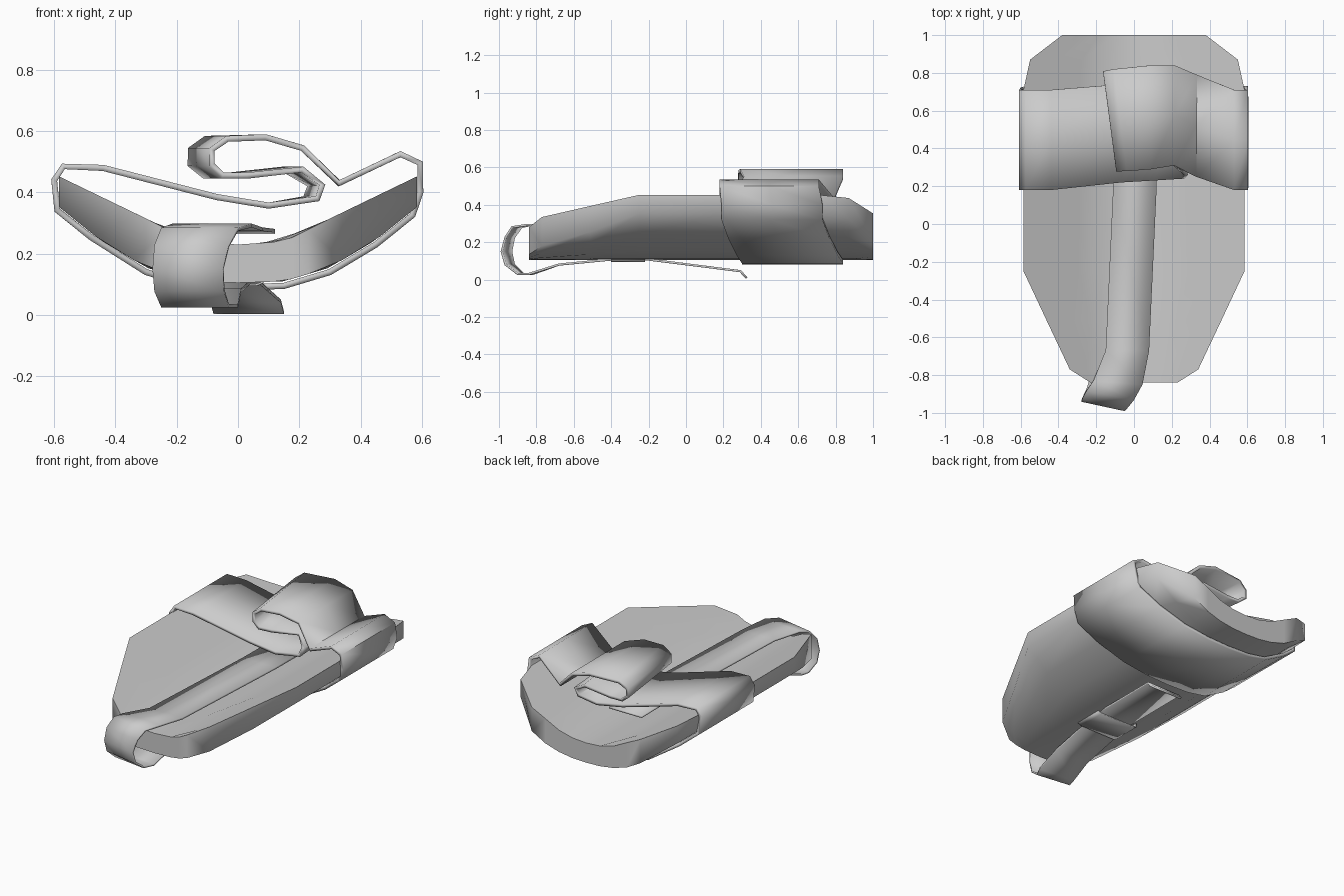
import bpy, math

if "Cube" in bpy.data.objects:
    bpy.data.objects.remove(bpy.data.objects["Cube"])


def lerp(table, x):
    for (a, p), (b, q) in zip(table, table[1:]):
        if x <= b:
            return p + (q - p) * (x - a) / (b - a)
    return table[-1][1]


def pad_top(x):
    return lerp([(0, .23), (.15, .24), (.3, .315), (.6, .46)], abs(x))


def pad_bottom(x):
    return lerp([(0, .105), (.15, .11), (.3, .155), (.45, .245), (.6, .365)], abs(x))


def make(name, verts, faces, angle):
    me = bpy.data.meshes.new(name)
    me.from_pydata(verts, [], faces)
    me.update()
    ob = bpy.data.objects.new(name, me)
    bpy.context.collection.objects.link(ob)
    bpy.ops.object.select_all(action='DESELECT')
    ob.select_set(True)
    bpy.context.view_layer.objects.active = ob
    bpy.ops.object.shade_smooth_by_angle(angle=math.radians(angle))
    return ob


def ribbon(name, rows, thick, closed=False):
    """Strap through rows of cross points, given thickness by solidify."""
    n, k = len(rows), len(rows[0])
    verts = [p for r in rows for p in r]
    faces = []
    for i in range(n if closed else n - 1):
        j = (i + 1) % n
        faces += [(i*k + c, j*k + c, j*k + c + 1, i*k + c + 1) for c in range(k - 1)]
    ob = make(name, verts, faces, 60)
    mod = ob.modifiers.new("thickness", 'SOLIDIFY')
    mod.thickness = thick
    mod.offset = 0
    return ob


# Curved pad: outline stations (y, half width) swept with the curved section
stations = [(-.84, .23), (-.77, .34), (-.51, .463), (-.25, .585), (.2, .585),
            (.71, .585), (.87, .55), (1, .38)]
cols = [-1, -.75, -.5, -.25, 0, .25, .5, .75, 1]
m, n = len(cols), len(stations)
verts = [(t*w, y, f(t*w)) for f in (pad_top, pad_bottom) for y, w in stations for t in cols]
o = m * n
faces = []
for i in range(n - 1):
    for c in range(m - 1):
        a, b = i*m + c, (i + 1)*m + c
        faces += [(a, a + 1, b + 1, b), (o + a, o + b, o + b + 1, o + a + 1)]
    a, b, e = i*m, (i + 1)*m, m - 1
    faces += [(a, b, o + b, o + a), (a + e, o + a + e, o + b + e, b + e)]
for c in range(m - 1):
    a = (n - 1)*m + c
    faces += [(c, o + c, o + c + 1, c + 1), (a, a + 1, o + a + 1, o + a)]
make("pad", verts, faces, 75)

# Wide strap, folded part on top: x, z, front y, back y, sideways skew
fold = [(-.6, .44, .18, .71, 0), (-.57, .485, .18, .71, 0), (-.44, .48, .18, .71, 0),
        (-.07, .385, .22, .74, 0), (.1, .357, .23, .75, 0), (.24, .38, .24, .76, .02),
        (.255, .425, .26, .77, .02), (.18, .475, .31, .8, .03), (0, .455, .29, .8, .03),
        (-.08, .455, .28, .8, .03), (-.12, .49, .28, .81, .035), (-.12, .54, .28, .81, .035),
        (-.07, .575, .28, .82, .035), (.09, .58, .29, .84, 0), (.21, .545, .31, .84, 0),
        (.33, .43, .25, .79, 0), (.53, .525, .18, .71, 0), (.595, .495, .18, .71, 0),
        (.595, .4, .19, .73, 0)]
rows = [[(x + s, a, z), (x, (a + b)/2, z), (x - s, b, z)] for x, z, a, b, s in fold]
# Wide strap, underside following the pad
for x in (.57, .45, .3, .15, 0, -.15, -.3, -.48, -.59):
    d = .12 * min(1, (.6 - abs(x)) / .4)
    z = pad_bottom(x) - .015
    rows.append([(x, y + d, z) for y in (.18, .445, .72)])
ribbon("wide_strap", rows, .02, closed=True)

# Narrow strap: left x, left y, right x, right y, z
path = [(-.11, .6, .12, .6, .27), (-.11, .2, .12, .2, .275), (-.15, -.67, .08, -.67, .28),
        (-.215, -.83, .045, -.85, .292), (-.25, -.88, 0, -.93, .28),
        (-.272, -.92, -.03, -.965, .225), (-.278, -.935, -.048, -.985, .15),
        (-.272, -.92, -.045, -.965, .08), (-.25, -.87, -.03, -.9, .03),
        (-.235, -.82, 0, -.84, .03), (-.22, -.68, .01, -.68, .08),
        (-.19, -.4, .04, -.4, .107), (-.16, -.2, .07, -.2, .107),
        (-.09, .29, .14, .29, .045), (-.08, .325, .15, .325, .008)]
ribbon("narrow_strap", [[(a, b, z), (c, d, z)] for a, b, c, d, z in path], .012)

# Loop holding the narrow strap under the pad
cx, cz = -.06, .118
ring = [(-.14, -.012), (-.12, -.02), (.12, -.02), (.14, -.012),
        (.14, .012), (.12, .02), (-.12, .02), (-.14, .012)]
ribbon("keeper_loop", [[(cx + x, -.4, cz + z), (cx + x, -.22, cz + z)] for x, z in ring],
       .008, closed=True)
